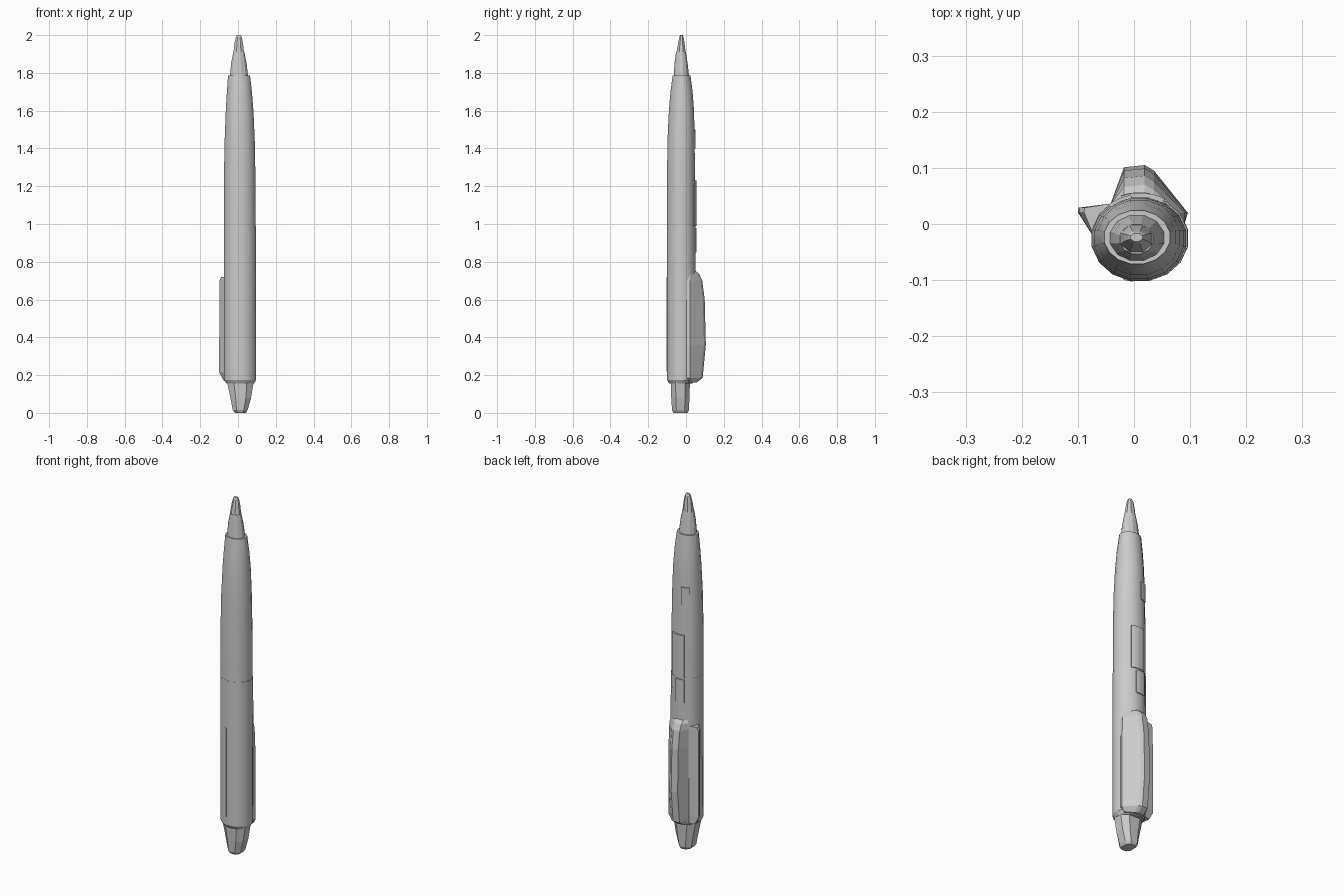
import bpy, bmesh, math

if "Cube" in bpy.data.objects:
    bpy.data.objects.remove(bpy.data.objects["Cube"])


def finish(name, bm, angle=None):
    bmesh.ops.recalc_face_normals(bm, faces=bm.faces)
    mesh = bpy.data.meshes.new(name)
    bm.to_mesh(mesh)
    bm.free()
    ob = bpy.data.objects.new(name, mesh)
    bpy.context.collection.objects.link(ob)
    if angle:
        bpy.ops.object.select_all(action='DESELECT')
        ob.select_set(True)
        bpy.context.view_layer.objects.active = ob
        bpy.ops.object.shade_smooth_by_angle(angle=math.radians(angle))
    return ob


def loft(name, sections, angle=None):
    """Skin a stack of equal-length point loops and cap both ends."""
    bm = bmesh.new()
    rings = [[bm.verts.new(p) for p in s] for s in sections]
    n = len(rings[0])
    for a, b in zip(rings, rings[1:]):
        for i in range(n):
            j = (i + 1) % n
            bm.faces.new((a[i], a[j], b[j], b[i]))
    bm.faces.new(rings[0][::-1])
    bm.faces.new(rings[-1])
    return finish(name, bm, angle)


def ring(z, x0, x1, y0, y1, sides=16, power=1.0):
    """Oval loop filling the given x and y extents; power < 1 squares it off."""
    pts = []
    for i in range(sides):
        t = 2 * math.pi * (i + 0.5) / sides
        c, s = math.cos(t), math.sin(t)
        k = 1 / math.cos(math.pi / sides) if sides < 12 else 1.0
        c, s = max(-1, min(1, c * k)), max(-1, min(1, s * k))
        c = math.copysign(abs(c) ** power, c)
        s = math.copysign(abs(s) ** power, s)
        pts.append(((x0 + x1) / 2 + c * (x1 - x0) / 2,
                    (y0 + y1) / 2 + s * (y1 - y0) / 2, z))
    return pts


def panel(name, z0, z1, a0, a1, r=1.0):
    """Thin curved plate on the barrel between two angles in degrees."""
    outline = []
    for k, rev in ((r + 0.05, False), (0.93, True)):
        arc = [math.radians(a0 + (a1 - a0) * i / 4) for i in range(5)]
        outline += [(0.01 + 0.086 * k * math.cos(t), -0.025 + 0.077 * k * math.sin(t))
                    for t in (arc[::-1] if rev else arc)]
    loft(name, [[(x, y, z) for x, y in outline] for z in (z0, z1)])


# Barrel, lower sleeve and upper tapered half
loft("lower_barrel", [ring(*s) for s in (
    (0.155, -0.062, 0.085, -0.090, 0.035),
    (0.175, -0.075, 0.098, -0.102, 0.052),
    (0.72, -0.077, 0.098, -0.103, 0.053),
    (0.99, -0.077, 0.097, -0.103, 0.052))], 25)
loft("upper_barrel", [ring(*s) for s in (
    (0.99, -0.076, 0.095, -0.102, 0.050),
    (1.25, -0.076, 0.094, -0.102, 0.049),
    (1.45, -0.072, 0.090, -0.099, 0.047),
    (1.60, -0.066, 0.083, -0.092, 0.044),
    (1.70, -0.060, 0.075, -0.083, 0.036),
    (1.785, -0.054, 0.065, -0.072, 0.025))], 25)

# Stepped nose and writing tip
loft("nose_cone", [ring(*s, 12) for s in (
    (1.775, -0.045, 0.056, -0.067, 0.018),
    (1.85, -0.038, 0.047, -0.062, 0.010),
    (1.91, -0.026, 0.035, -0.054, 0.000))], 25)
loft("writing_tip", [ring(*s, 8) for s in (
    (1.90, -0.025, 0.033, -0.052, -0.001),
    (1.96, -0.018, 0.026, -0.041, -0.008),
    (1.99, -0.011, 0.020, -0.035, -0.013),
    (2.00, -0.006, 0.015, -0.031, -0.017))])

# Push button, squared and tapered downward
loft("push_button", [ring(*s, 8, 0.8) for s in (
    (0.00, -0.016, 0.042, -0.066, 0.008),
    (0.015, -0.028, 0.051, -0.074, 0.016),
    (0.08, -0.040, 0.069, -0.078, 0.018),
    (0.165, -0.058, 0.083, -0.081, 0.021))])

# Pocket clip: wedge rising from the barrel's back
loft("pocket_clip", [[
    (-0.05, 0.0, z), (0.09 if y > 0.06 else 0.06, 0.0, z),
    (0.096 - drop, min(0.02, y - 0.02), z), (0.036, y - 0.010, z), (0.019, y, z),
    (-0.018, y - 0.004, z), (-0.042, min(0.035, y - 0.006), z)]
    for z, y, drop in ((0.16, 0.055, 0.015), (0.185, 0.088, 0.0), (0.36, 0.105, 0.0),
                       (0.60, 0.099, 0.002), (0.70, 0.086, 0.006), (0.735, 0.070, 0.015),
                       (0.755, 0.048, 0.03))])

# Narrow fin beside the clip
loft("side_fin", [[(-0.068, -0.03, z), (-0.04, 0.0, z), (-0.045, 0.036, z),
                   (x, 0.029, z), (x - 0.001, 0.021, z)]
                  for z, x in ((0.17, -0.074), (0.215, -0.099), (0.70, -0.097),
                               (0.72, -0.088))])

# Raised plates on the barrel
panel("back_plate_long", 0.99, 1.23, 60, 112)
panel("back_plate_low", 0.85, 0.98, 78, 112, 1.01)
panel("back_plate_small", 1.40, 1.50, 100, 130, 0.96)
panel("front_plate", 0.22, 0.72, 250, 262, 0.97)
